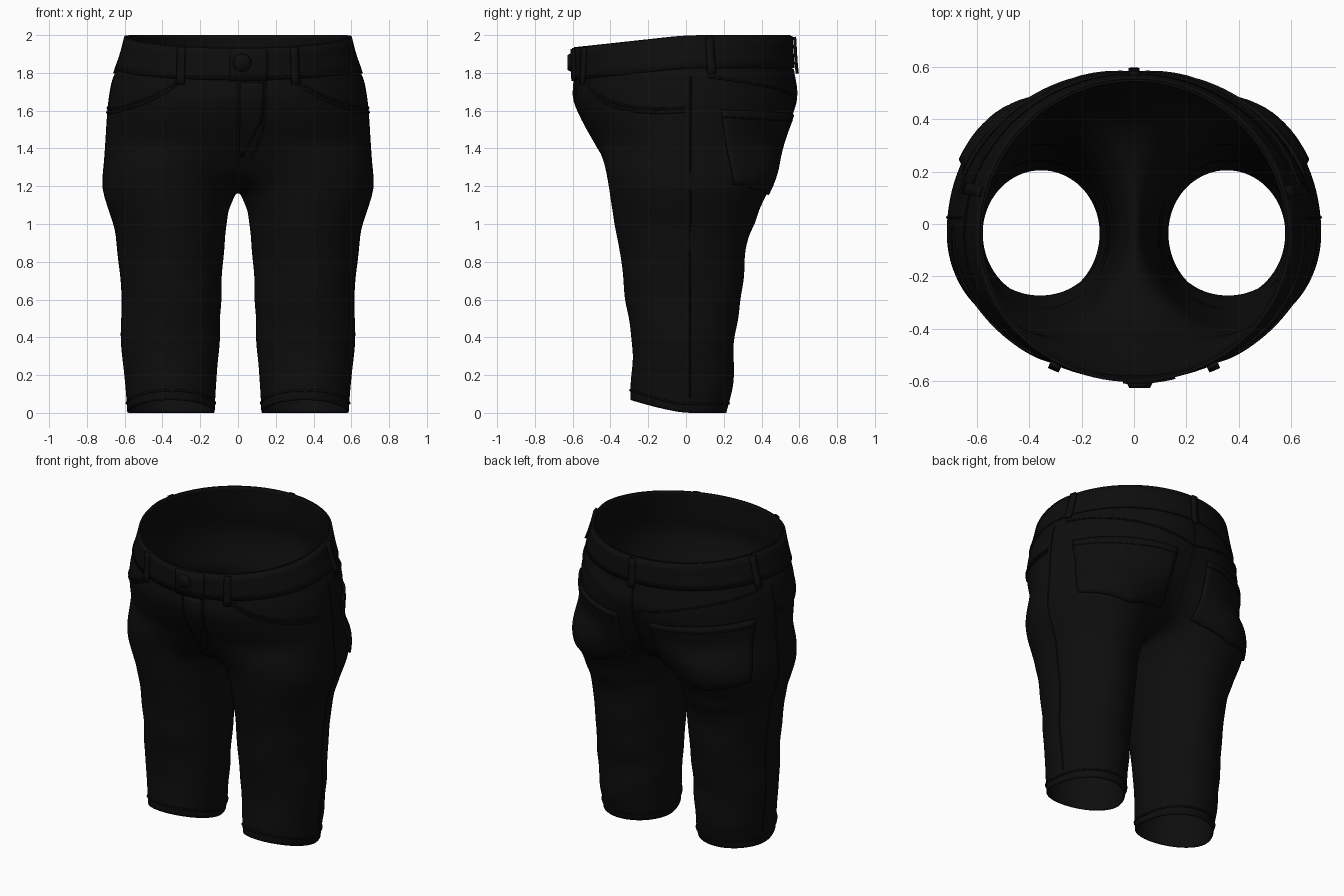
import bpy, bmesh, math
from math import sin, cos, pi, radians, exp
from mathutils import Vector
from mathutils.bvhtree import BVHTree

if "Cube" in bpy.data.objects:
    bpy.data.objects.remove(bpy.data.objects["Cube"], do_unlink=True)


def material(name, v):
    m = bpy.data.materials.new(name)
    m.use_nodes = True
    m.diffuse_color = (v, v, v, 1)
    m.node_tree.nodes["Principled BSDF"].inputs["Base Color"].default_value = (v, v, v, 1)
    return m


black = material("black denim", 0.004)


def add_object(name, bm):
    me = bpy.data.meshes.new(name)
    bm.to_mesh(me)
    bm.free()
    ob = bpy.data.objects.new(name, me)
    bpy.context.collection.objects.link(ob)
    me.materials.append(black)
    for p in me.polygons:
        p.use_smooth = True
    return ob


# Hip rings: height, half width, front depth, back depth
HIPS = [(2.0, .59, .595, .555), (1.92, .61, .595, .56), (1.82, .645, .59, .565),
        (1.77, .668, .59, .575), (1.68, .685, .605, .6), (1.58, .695, .575, .585),
        (1.5, .7, .54, .56), (1.42, .705, .49, .535)]
# Leg rings: height, inner x, outer x, front depth, back depth
LEGS = [(1.31, .012, .71, .43, .49), (1.2, .03, .725, .41, .45), (1.12, .045, .70, .4, .41),
        (1.06, .052, .68, .39, .385), (1.0, .06, .66, .38, .37), (.95, .065, .65, .37, .335),
        (.84, .075, .635, .35, .315), (.72, .083, .625, .335, .31), (.6, .088, .615, .325, .29),
        (.5, .092, .62, .305, .28), (.38, .095, .628, .285, .25), (.28, .102, .61, .285, .255),
        (.16, .115, .603, .288, .255), (.07, .118, .59, .3, .235), (0, .122, .588, .295, .215)]
OUTER, INNER, MID = 20, 9, -.04


def hip_ring(z, ax, yf, yb):
    pts = []
    for i in range(OUTER + 1):
        t = pi * i / OUTER
        x = ax * sin(t)
        y = MID - cos(t) * ((yf + MID) if t < pi / 2 else (yb - MID))
        low = max(0, 1.72 - z) / .3
        y *= 1 - (.06 if y < 0 else .1) * low * exp(-(x / .13) ** 2)
        lean = max(0, min(1, (z - 1.6) / .4))
        pts.append(Vector((x, y, z - .065 * lean * max(0, -y) / .6)))
    return pts


def leg_ring(z, xi, xo, yf, yb):
    pts = []
    cx, rx = (xi + xo) / 2, (xo - xi) / 2
    for i in range(OUTER + INNER + 1):
        if i <= OUTER:
            a = radians(-125 + 250 * i / OUTER)
        else:
            a = radians(125 + 110 * (i - OUTER) / (INNER + 1))
        x, s = cx + rx * cos(a), sin(a)
        y = -.035 + s * ((yf - .035) if s < 0 else (yb + .035))
        # Soft cloth folds
        k = .006 * sin(z * 31 + 2.5 * a) * min(1, max(0, (1.1 - z) * 4)) * min(1, z * 8)
        rise = .07 * max(0, -y / .3) ** 1.3 * max(0, 1 - z / .35)
        dip = .15 * max(0, -cos(a)) * max(0, (z - 1.05) / .26)
        pts.append(Vector((x + k * cos(a), y + k * s, z + rise - dip)))
    return pts


def build_trousers():
    bm = bmesh.new()
    for side in (1, -1):
        def place(pts):
            return [bm.verts.new((p.x * side, p.y, p.z)) for p in pts]

        def bridge(a, b, closed):
            n = len(a)
            for i in range(n if closed else n - 1):
                j = (i + 1) % n
                bm.faces.new((a[i], a[j], b[j], b[i]))

        hips = [place(hip_ring(*r)) for r in HIPS]
        for a, b in zip(hips, hips[1:]):
            bridge(a, b, False)
        # Crotch seam joins the front and back of the hips between the legs
        front, back = hips[-1][0].co, hips[-1][-1].co
        seam = []
        for k in range(1, INNER + 1):
            t = k / (INNER + 1)
            y = MID + cos(pi * t) * (back.y - MID if t < .5 else -front.y + MID)
            seam.append(Vector((0, y, 1.42 - .26 * sin(pi * t) ** .9)))
        rings = [hips[-1] + place(seam)] + [place(leg_ring(*r)) for r in LEGS]
        for a, b in zip(rings, rings[1:]):
            bridge(a, b, True)
    bmesh.ops.remove_doubles(bm, verts=bm.verts, dist=.0005)
    bmesh.ops.recalc_face_normals(bm, faces=bm.faces)
    ob = add_object("trousers", bm)
    ob.modifiers.new("smooth", 'SUBSURF').levels = 2
    ob.modifiers["smooth"].render_levels = 2
    return ob


trousers = build_trousers()
deps = bpy.context.evaluated_depsgraph_get()
tree = BVHTree.FromObject(trousers, deps)
shell = trousers.modifiers.new("cloth", 'SOLIDIFY')
shell.thickness, shell.offset = .008, -1


def surface(angle, z, lift, centre=(0, 0)):
    """Point on the cloth; angle in degrees from the front toward the left."""
    a = radians(angle)
    d = Vector((sin(a), -cos(a), 0))
    o = Vector((centre[0], centre[1], z))
    hit = tree.ray_cast(o + d * (.45 if centre[0] else 2), -d)[0]
    if hit is None:
        hit = tree.find_nearest(o + d * .6)[0]
        hit.z = z
    return hit + d * lift


def top(angle):
    return 1.996 - .065 * max(0, cos(radians(angle)))


def patch(name, fn, nu, nv, lift=.01, thick=.012):
    """Cloth panel; fn(u, v) gives the angle and height."""
    bm = bmesh.new()
    g = [[bm.verts.new(surface(*fn(i / nu, j / nv), lift)) for i in range(nu + 1)]
         for j in range(nv + 1)]
    for j in range(nv):
        for i in range(nu):
            bm.faces.new((g[j][i], g[j][i + 1], g[j + 1][i + 1], g[j + 1][i]))
    bmesh.ops.remove_doubles(bm, verts=bm.verts, dist=.0005)
    ob = add_object(name, bm)
    m = ob.modifiers.new("thickness", 'SOLIDIFY')
    m.thickness, m.offset = thick, 0
    return ob


def seam(name, pts, closed=False, radius=.006):
    """Raised stitch line through surface points."""
    cu = bpy.data.curves.new(name, 'CURVE')
    cu.dimensions = '3D'
    cu.bevel_depth, cu.bevel_resolution = radius, 1
    sp = cu.splines.new('POLY')
    sp.points.add(len(pts) - 1)
    for p, q in zip(sp.points, pts):
        p.co = (*q, 1)
    sp.use_cyclic_u = closed
    cu.materials.append(black)
    bpy.context.collection.objects.link(bpy.data.objects.new(name, cu))


def polyline(points, n=8):
    out = []
    for (a, z), (b, w) in zip(points, points[1:]):
        out += [surface(a + (b - a) * i / n, z + (w - z) * i / n, .002) for i in range(n)]
    return out + [surface(*points[-1], .002)]


# Waistband, with the overlapping tab that carries the button
patch("waistband", lambda u, v: (360 * u, top(360 * u) - .17 * (1 - v)), 96, 4, .006, .012)
patch("waistband_tab", lambda u, v: (-4 + 19 * u, top(0) - .175 + .17 * v), 8, 3, .014, .01)

# Belt loops
for name, a in (("front_left", 29), ("front_right", -29), ("side_left", 102),
                ("side_right", -102), ("back", 180)):
    patch("belt_loop_" + name,
          lambda u, v, a=a: (a - 2 + 4 * u, top(a) - .2 + .195 * v), 2, 5, .022, .016)

# Button
bm = bmesh.new()
bmesh.ops.create_cone(bm, cap_ends=True, segments=24, radius1=.05, radius2=.04, depth=.02)
button = add_object("button", bm)
button.location = surface(2, 1.855, .026)
button.rotation_euler = (pi / 2, 0, 0)

# Fly: flap and curved stitching
patch("fly_flap", lambda u, v: (1 + 12 * u * min(1, .25 + 1.6 * v), 1.36 + .39 * v), 5, 12, .004, .008)
seam("fly_stitching", polyline([(14, 1.75), (14, 1.5), (12, 1.4), (7, 1.33), (1, 1.3)]))
seam("fly_edge", polyline([(0, 1.76), (0, 1.3)], 16))
seam("seat_seam", polyline([(180, 1.82), (180, 1.3)], 16))

for side, tag in ((1, "left"), (-1, "right")):
    def mirrored(pts):
        return [(a if side > 0 else -a, z) for a, z in pts]

    # Front pocket opening, double stitched
    for k in range(2):
        arc = [(30 + 60 * i / 12, 1.78 - .17 * sin(pi * (i / 12) * .62) ** .7 - .022 * k)
               for i in range(13)]
        seam(f"front_pocket_{tag}_{k}", polyline(mirrored(arc), 2))
    # Back pocket with a pointed lower edge
    def back_pocket(u, v):
        low = 1.24 - .07 * (1 - abs(2 * u - 1)) - .03 * u
        a = 168 - (57 + 5 * v) * u - 5 * (1 - v) * (1 - u)
        u_top = 1.58 + .025 * u
        return side * a, low + (u_top - low) * v
    flip = (lambda u, v: back_pocket(1 - u, v)) if side > 0 else back_pocket
    patch("back_pocket_" + tag, flip, 20, 12, .009, .014)
    seam("back_pocket_hem_" + tag, [surface(*back_pocket(i / 20, .9), .015) for i in range(21)],
         radius=.004)
    # Yoke and outer side seam
    seam("yoke_" + tag, polyline(mirrored([(180, 1.64), (140, 1.72), (100, 1.78)])))
    seam("side_seam_" + tag, [surface(side * 92, .08 + 1.7 * i / 40, .001) for i in range(41)],
         radius=.005)
    # Hem stitching around the ankle
    ring = []
    for i in range(40):
        a = 9 * i
        z = .05 + .07 * max(0, cos(radians(a))) ** 1.3
        ring.append(surface(a, z, .001, (side * .355, -.035)))
    seam("hem_" + tag, ring, True)
